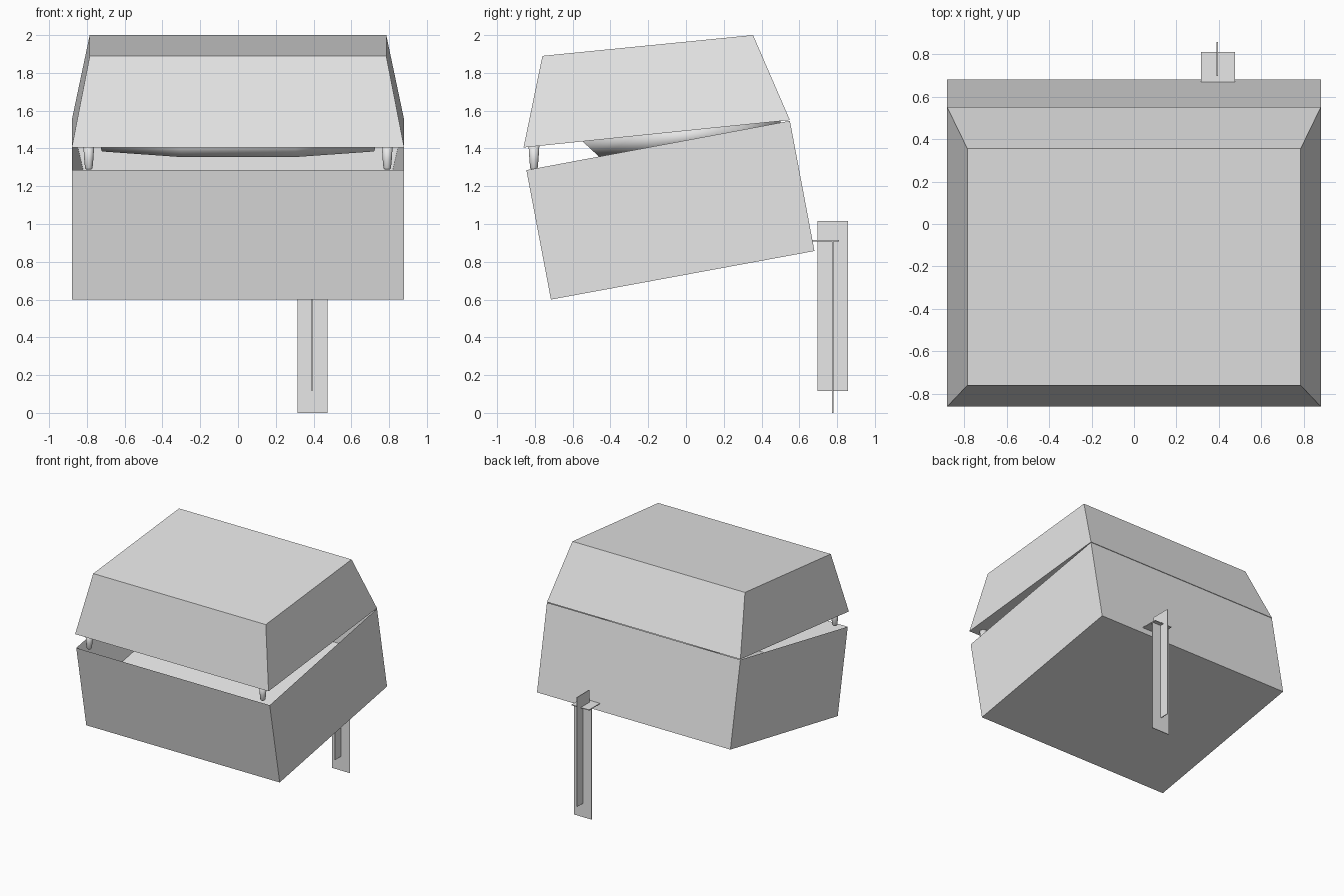
import bpy, bmesh, math
from mathutils import Vector

cube = bpy.data.objects.get("Cube")
if cube:
    bpy.data.objects.remove(cube, do_unlink=True)

grey = bpy.data.materials.new("plain_grey")
grey.use_nodes = True
grey.diffuse_color = (0.8, 0.8, 0.8, 1)
grey.node_tree.nodes["Principled BSDF"].inputs["Base Color"].default_value = (0.8, 0.8, 0.8, 1)


def finish(name, bm, smooth=False, closed=True):
    if closed:
        bmesh.ops.recalc_face_normals(bm, faces=bm.faces)
    mesh = bpy.data.meshes.new(name)
    bm.to_mesh(mesh)
    bm.free()
    mesh.materials.append(grey)
    for p in mesh.polygons:
        p.use_smooth = smooth
    obj = bpy.data.objects.new(name, mesh)
    bpy.context.collection.objects.link(obj)
    return obj


def loft(rings):
    """Closed solid through a list of equal-length vertex rings."""
    bm = bmesh.new()
    loops = [[bm.verts.new(p) for p in ring] for ring in rings]
    for a, b in zip(loops, loops[1:]):
        n = len(a)
        for i in range(n):
            bm.faces.new((a[i], a[(i + 1) % n], b[(i + 1) % n], b[i]))
    bm.faces.new(loops[0][::-1])
    bm.faces.new(loops[-1])
    bmesh.ops.recalc_face_normals(bm, faces=bm.faces)
    return bm


def rect(hw, front, back):
    """Rectangle across x between a front and a back (y, z) point."""
    return [(-hw, *front), (hw, *front), (hw, *back), (-hw, *back)]


# Tilted lower box with a sunken mouth
bm = loft([rect(0.88, (-0.715, 0.60), (0.68, 0.857)),
           rect(0.88, (-0.845, 1.285), (0.55, 1.546))])
bm.faces.ensure_lookup_table()
top = max(bm.faces, key=lambda f: f.normal.z)
bmesh.ops.inset_region(bm, faces=[top], thickness=0.12)
for v in top.verts:
    v.co += Vector((0, 0.06, -0.35))
finish("lower_box", bm)

# Tapered lid, resting open on the back edge
bm = loft([rect(0.88, (-0.86, 1.405), (0.55, 1.55)),
           rect(0.785, (-0.76, 1.89), (0.355, 2.0))])
finish("upper_lid", bm)


# Eight-sided palate hanging under the lid
def palate_ring(rx, ry, drop):
    ring = []
    for i in range(8):
        a = math.radians(22.5 + 45 * i)
        x, y = rx * math.cos(a), 0.05 + ry * math.sin(a)
        ring.append((x, min(y, 0.5), 1.49 + 0.1 * y - drop))
    return ring


finish("palate", loft([palate_ring(0.78, 0.55, 0.09),
                       palate_ring(0.81, 0.655, -0.01)]), smooth=True)

# Two front fangs
for side, sx in (("left", 1), ("right", -1)):
    rings = []
    for z, r in ((1.288, 0.014), (1.297, 0.020), (1.34, 0.024), (1.42, 0.029)):
        rings.append([(sx * 0.79 + r * math.cos(t * math.pi / 6),
                       -0.805 + r * math.sin(t * math.pi / 6), z) for t in range(12)])
    fang = finish("fang_" + side, loft(rings), smooth=True)


# Three crossed thin plates behind the box
def plate(name, lo, hi):
    bm = bmesh.new()
    bmesh.ops.create_cube(bm, size=1)
    for v in bm.verts:
        v.co = [(l + h) / 2 + c * (h - l) for l, h, c in zip(lo, hi, v.co)]
    finish(name, bm)


plate("rear_plate_across", (0.315, 0.774, 0.0), (0.475, 0.780, 0.912))
plate("rear_plate_lengthwise", (0.389, 0.697, 0.115), (0.395, 0.858, 1.015))
plate("rear_plate_flat", (0.315, 0.65, 0.908), (0.475, 0.81, 0.914))
